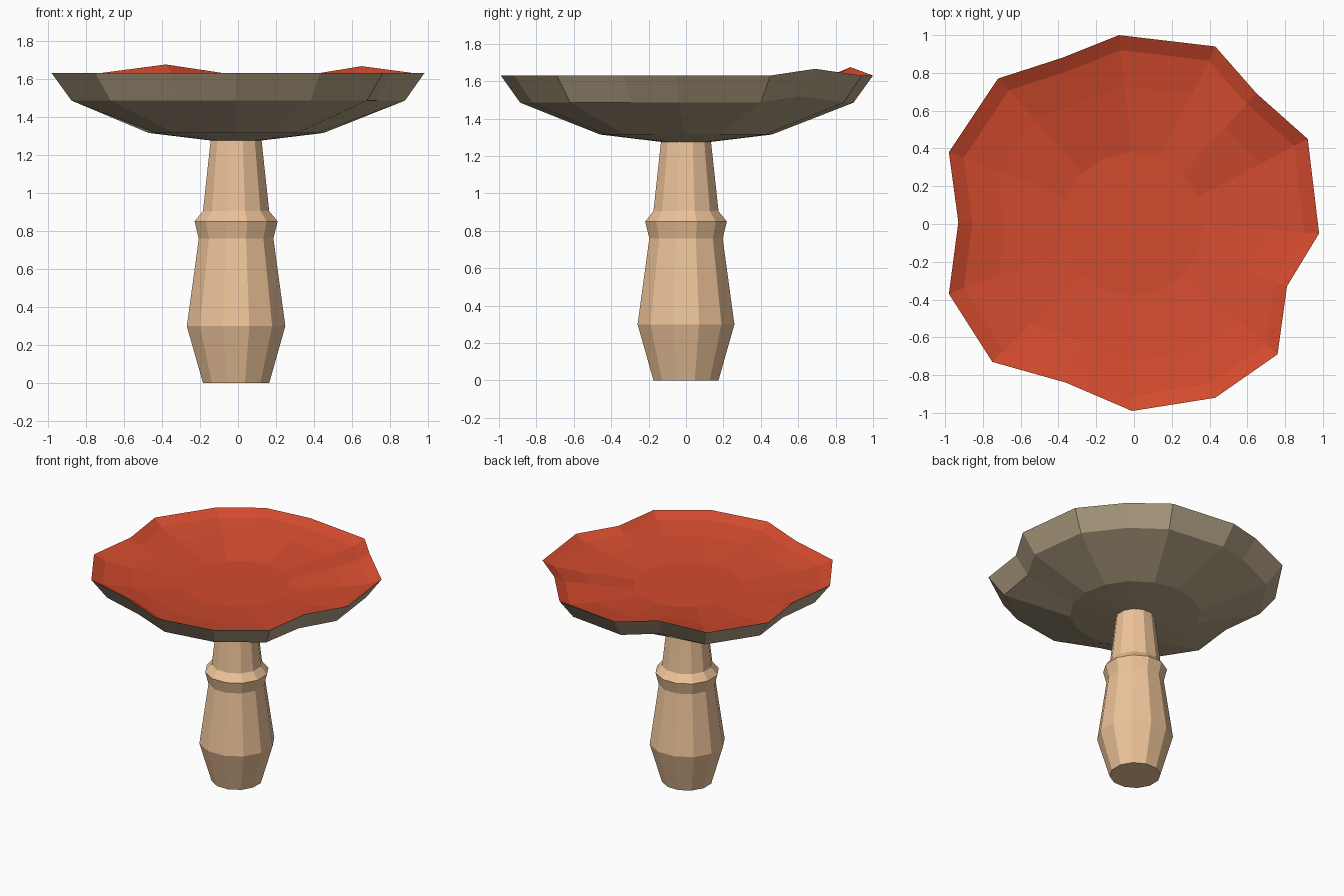
import bpy, bmesh
from math import sin, cos, atan2, hypot, pi

if "Cube" in bpy.data.objects:
    bpy.data.objects.remove(bpy.data.objects["Cube"])

CX = -0.01


def material(name, rgb):
    m = bpy.data.materials.new(name)
    m.diffuse_color = (*rgb, 1)
    m.use_nodes = True
    m.node_tree.nodes["Principled BSDF"].inputs["Base Color"].default_value = m.diffuse_color
    return m


def loft(name, rings, mat, close_first=False, close_last=False):
    """Skin a stack of equal-count point rings, listed bottom to top (CCW)."""
    bm = bmesh.new()
    rows = [[bm.verts.new(p) for p in ring] for ring in rings]
    n = len(rows[0])
    for a, b in zip(rows, rows[1:]):
        for i in range(n):
            j = (i + 1) % n
            bm.faces.new((a[i], a[j], b[j], b[i]))
    if close_first:
        bm.faces.new(rows[0][::-1])
    if close_last:
        bm.faces.new(rows[-1])
    me = bpy.data.meshes.new(name)
    bm.to_mesh(me)
    bm.free()
    me.materials.append(mat)
    ob = bpy.data.objects.new(name, me)
    bpy.context.collection.objects.link(ob)
    return ob


red = material("cap_red", (0.65, 0.07, 0.027))
gill = material("gill_brown", (0.46, 0.37, 0.24))
cream = material("stem_cream", (0.85, 0.55, 0.32))

# stem with swollen base and collar
profile = [(0.18, 0), (0.268, 0.3), (0.203, 0.76), (0.226, 0.85),
           (0.18, 0.905), (0.137, 1.29)]
N = 12
loft("stem", [[(CX + r * cos((i + .5) * 2 * pi / N), r * sin((i + .5) * 2 * pi / N), z)
               for i in range(N)] for r, z in profile], cream, True, True)

# wavy cap rim: x, y, lift
rim = [(0.98, -0.05, 0), (0.92, 0.45, 0), (0.65, 0.69, .036), (0.43, 0.94, 0),
       (-0.08, 1.0, 0), (-0.38, 0.88, .045), (-0.72, 0.77, 0), (-0.98, 0.38, 0),
       (-0.93, 0.01, 0), (-0.98, -0.37, 0), (-0.75, -0.73, 0), (-0.36, -0.84, 0),
       (-0.01, -0.99, 0), (0.43, -0.92, 0), (0.76, -0.69, 0), (0.81, -0.33, 0)]


def cap_ring(r, z, wave):
    """Ring of radius r; wave = how strongly it follows the rim's wobble."""
    pts = []
    for k, (x, y, lift) in enumerate(rim):
        a0 = k * 2 * pi / len(rim)
        da = (atan2(y, x) - a0 + pi) % (2 * pi) - pi
        rr = r * (1 + (hypot(x, y) - 1) * wave)
        a = a0 + da * wave
        pts.append((rr * cos(a) + CX * (1 - wave), rr * sin(a), z + lift * wave))
    return pts


# brown underside, from stem to rim
loft("cap_underside", [cap_ring(0.13, 1.275, 0), cap_ring(0.46, 1.315, 0),
                       cap_ring(0.895, 1.485, 0.95), cap_ring(1, 1.63, 1)], gill, True)

# red shallow dish on top
loft("cap_top", [cap_ring(1, 1.63, 1), cap_ring(0.92, 1.59, 1),
                 cap_ring(0.73, 1.556, 0.8), cap_ring(0.38, 1.52, 0)],
     red, False, True)
